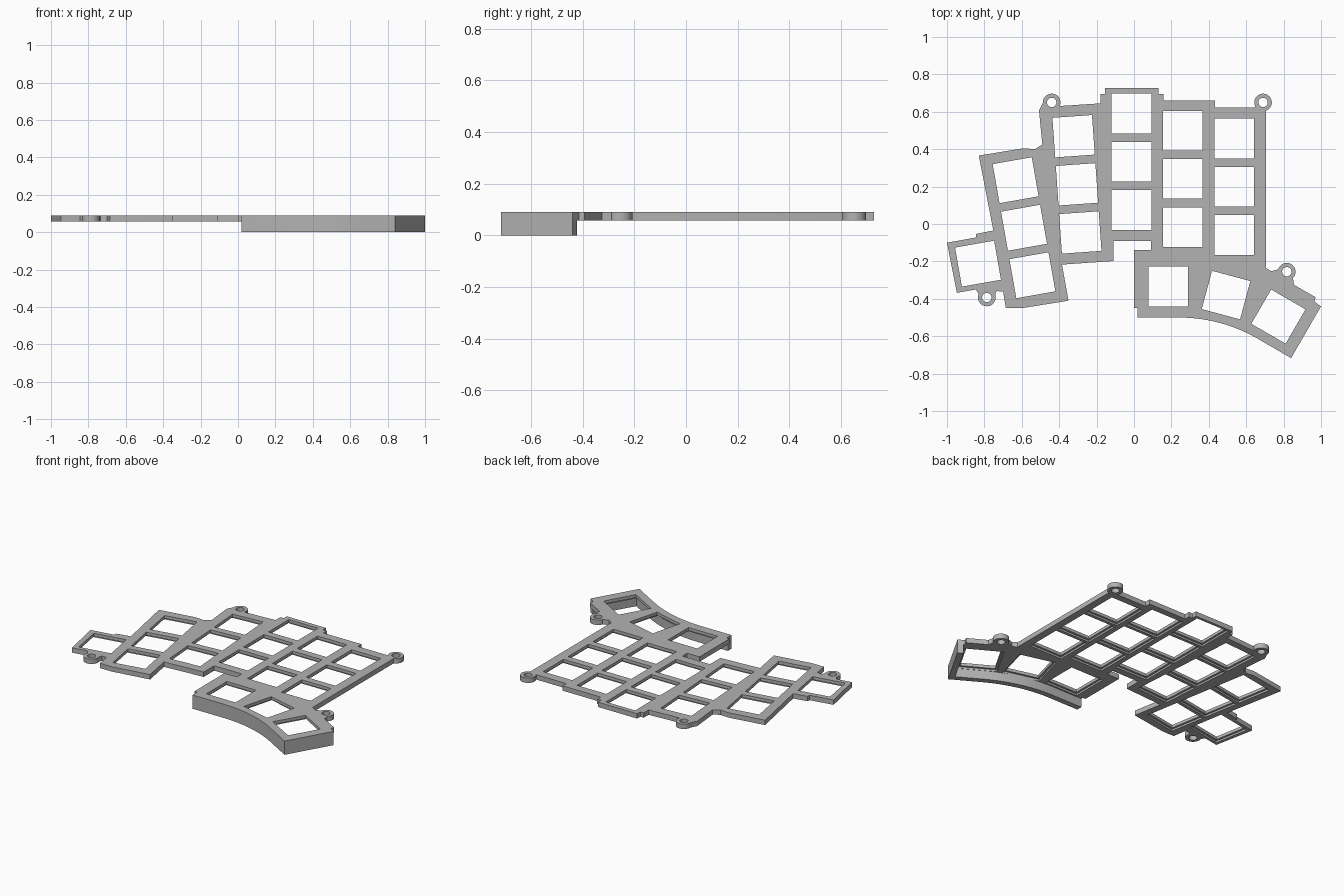
import bpy, bmesh, math
from mathutils import Matrix, Vector

if "Cube" in bpy.data.objects:
    bpy.data.objects.remove(bpy.data.objects["Cube"], do_unlink=True)

TOP, UNDER, LEDGE = 0.09, 0.058, 0.07
HOLE, RECESS = 0.212, 0.238

grey = bpy.data.materials.new("light_grey")
grey.use_nodes = True
grey.diffuse_color = (0.45, 0.45, 0.45, 1)
grey.node_tree.nodes["Principled BSDF"].inputs["Base Color"].default_value = (0.45, 0.45, 0.45, 1)


def make(name, bm):
    bmesh.ops.recalc_face_normals(bm, faces=bm.faces)
    mesh = bpy.data.meshes.new(name)
    bm.to_mesh(mesh)
    bm.free()
    mesh.materials.append(grey)
    ob = bpy.data.objects.new(name, mesh)
    bpy.context.collection.objects.link(ob)
    return ob


def slab(name, points, z0, z1):
    bm = bmesh.new()
    face = bm.faces.new([bm.verts.new((x, y, z0)) for x, y in points])
    out = bmesh.ops.extrude_face_region(bm, geom=[face])
    verts = [v for v in out["geom"] if isinstance(v, bmesh.types.BMVert)]
    bmesh.ops.translate(bm, verts=verts, vec=(0, 0, z1 - z0))
    return make(name, bm)


def add_box(bm, x, y, angle, size, z0, z1):
    m = (Matrix.Translation((x, y, (z0 + z1) / 2)) @ Matrix.Rotation(math.radians(angle), 4, 'Z')
         @ Matrix.Diagonal((size, size, z1 - z0, 1)))
    bmesh.ops.create_cube(bm, size=1, matrix=m)


def add_disc(bm, x, y, radius, z0, z1):
    bmesh.ops.create_cone(bm, cap_ends=True, segments=32, radius1=radius, radius2=radius,
                          depth=z1 - z0, matrix=Matrix.Translation((x, y, (z0 + z1) / 2)))


def boolean(target, cutter, operation):
    mod = target.modifiers.new("bool", 'BOOLEAN')
    mod.operation, mod.solver, mod.object = operation, 'EXACT', cutter
    bpy.context.view_layer.update()
    result = target.evaluated_get(bpy.context.evaluated_depsgraph_get())
    mesh = bpy.data.meshes.new_from_object(result)
    target.modifiers.clear()
    target.data = mesh
    bpy.data.objects.remove(cutter, do_unlink=True)


# Curved front edge of the thumb cluster, shifted inward by t
def thumb_edge(t):
    pts = [(0.02, -0.5 + t)]
    r = 0.84
    for i in range(13):
        a = math.radians(30 * i / 12)
        pts.append((0.24 + (r + t) * math.sin(a), -0.5 - r + (r + t) * math.cos(a)))
    side = Vector((-0.866, 0.5)) * t
    corner = Vector((0.84, -0.717)) + Vector((0.5, 0.866)) * t + side
    return pts + [tuple(corner), tuple(Vector((1.0, -0.44)) + side)]


# Plate outline: back edge from the outer column to the thumb cluster
back = [(-0.947, -0.368), (-1, -0.10), (-0.845, -0.072), (-0.845, -0.053), (-0.752, -0.035),
        (-0.83, 0.366), (-0.59, 0.405), (-0.53, 0.40), (-0.49, 0.425), (-0.508, 0.607),
        (-0.487, 0.65), (-0.44, 0.65), (-0.41, 0.63), (-0.18, 0.645), (-0.18, 0.695),
        (-0.155, 0.695), (-0.155, 0.727), (0.13, 0.727), (0.13, 0.695), (0.157, 0.695),
        (0.157, 0.66), (0.433, 0.66), (0.433, 0.622), (0.65, 0.622), (0.69, 0.65),
        (0.705, 0.605), (0.705, -0.235), (0.735, -0.253), (0.775, -0.24), (0.82, -0.255),
        (0.85, -0.29), (0.855, -0.325), (0.972, -0.392), (0.963, -0.415)]
# Stepped front edge from the thumb cluster back to the outer column
front = [(0.02, -0.45), (0, -0.45), (0, -0.14), (0.09, -0.14), (0.09, -0.09), (-0.11, -0.09),
         (-0.11, -0.198), (-0.385, -0.217), (-0.35, -0.41), (-0.6, -0.45), (-0.685, -0.45),
         (-0.70, -0.362), (-0.735, -0.358), (-0.745, -0.39), (-0.787, -0.40), (-0.828, -0.38),
         (-0.845, -0.35)]
plate = slab("switch_plate", back + thumb_edge(0)[::-1] + front, UNDER, TOP)

# Screw tabs
tabs = [(-0.44, 0.65), (0.69, 0.65), (0.817, -0.255), (-0.787, -0.393)]
for x, y in tabs:
    bm = bmesh.new()
    add_disc(bm, x, y, 0.047, UNDER, TOP)
    boolean(plate, make("tab", bm), 'UNION')

# Switch positions: x, y, rotation
keys = [(-0.834, -0.212, 10), (0.184, -0.334, 0), (0.492, -0.38, -15), (0.772, -0.495, -30)]
columns = [(-0.588, -0.02, 10), (-0.305, 0.212, 4), (-0.013, 0.333, 0),
           (0.26, 0.241, 0), (0.536, 0.199, 0)]
for x, y, angle in columns:
    a = math.radians(angle)
    for row in (-1, 0, 1):
        d = row * 0.258
        keys.append((x - d * math.sin(a), y + d * math.cos(a), angle))

# Through holes, then the wider recesses on the underside
holes, recesses = bmesh.new(), bmesh.new()
for x, y, angle in keys:
    add_box(holes, x, y, angle, HOLE, 0, 0.2)
    add_box(recesses, x, y, angle, RECESS, 0, LEDGE)
for x, y in tabs:
    add_disc(holes, x, y, 0.025, 0, 0.2)
boolean(plate, make("hole_cutter", holes), 'DIFFERENCE')
boolean(plate, make("recess_cutter", recesses), 'DIFFERENCE')

# Skirt wall below the thumb cluster
wall = slab("thumb_wall", thumb_edge(0) + thumb_edge(0.037)[::-1], 0, UNDER)

for ob in (plate, wall):
    bpy.ops.object.select_all(action='DESELECT')
    ob.select_set(True)
    bpy.context.view_layer.objects.active = ob
    bpy.ops.object.shade_smooth_by_angle(angle=math.radians(25))
